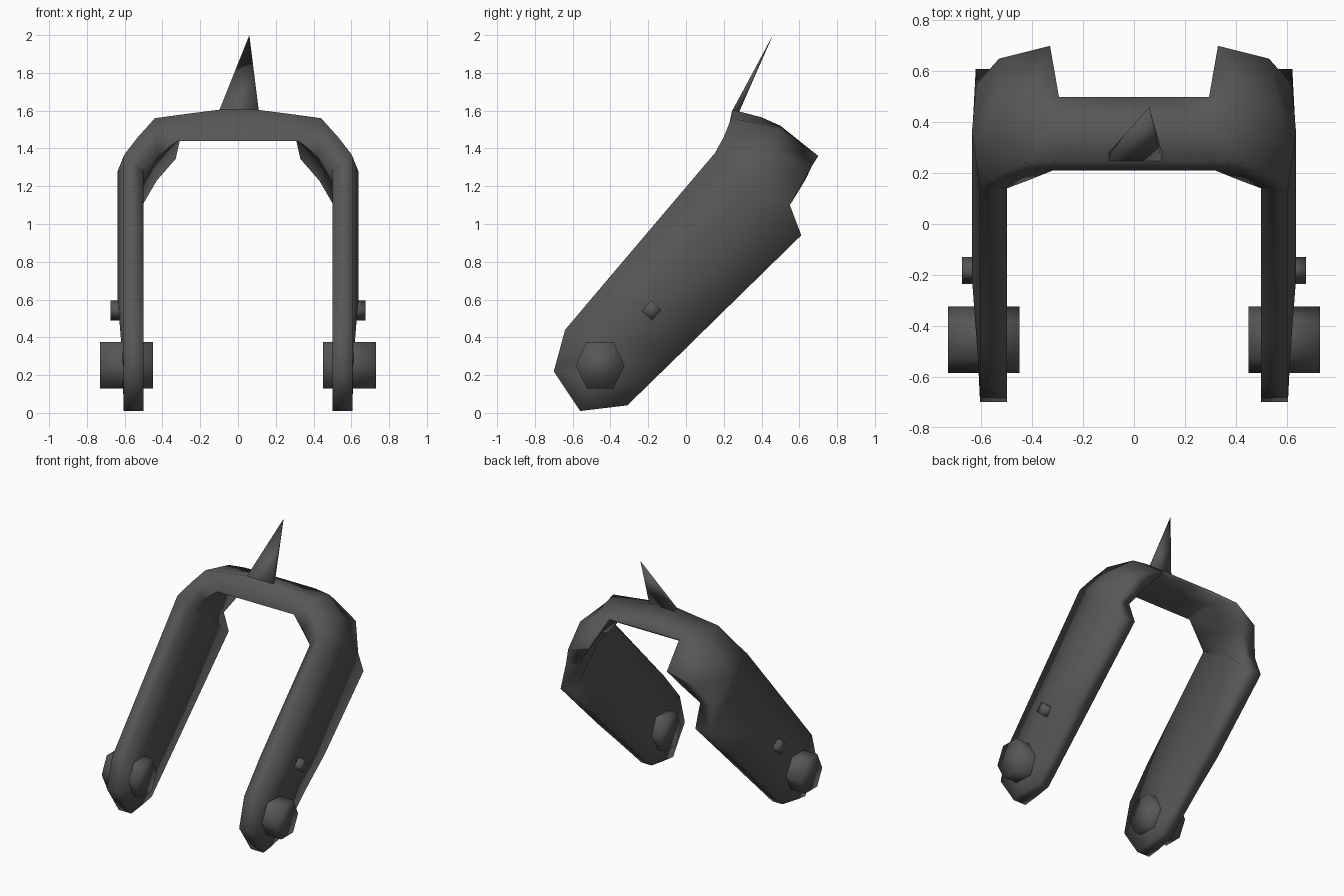
import bpy, bmesh, math
from mathutils import Vector

cube = bpy.data.objects.get("Cube")
if cube:
    bpy.data.objects.remove(cube)

metal = bpy.data.materials.new("dark_grey_metal")
metal.use_nodes = True
metal.diffuse_color = (0.095, 0.095, 0.095, 1)
shader = metal.node_tree.nodes["Principled BSDF"]
shader.inputs["Base Color"].default_value = metal.diffuse_color
shader.inputs["Roughness"].default_value = 0.7


def finish(name, bm, mirrored=True):
    """Turn a bmesh into a smooth object, optionally mirrored across x = 0."""
    bmesh.ops.recalc_face_normals(bm, faces=bm.faces)
    mesh = bpy.data.meshes.new(name)
    bm.to_mesh(mesh)
    bm.free()
    mesh.materials.append(metal)
    obj = bpy.data.objects.new(name, mesh)
    bpy.context.scene.collection.objects.link(obj)
    if mirrored:
        mod = obj.modifiers.new("mirror", "MIRROR")
        mod.use_clip = True
    bpy.ops.object.select_all(action="DESELECT")
    obj.select_set(True)
    bpy.context.view_layer.objects.active = obj
    bpy.ops.object.shade_smooth_by_angle(angle=math.radians(100))


def loft(bm, rings):
    """Skin a row of equal rings and return their vertex loops."""
    loops = [[bm.verts.new(p) for p in ring] for ring in rings]
    for a, b in zip(loops, loops[1:]):
        for i in range(len(a)):
            j = (i + 1) % len(a)
            bm.faces.new((a[i], a[j], b[j], b[i]))
    return loops


def arm_ring(front, rear, bulge, lift=0.0, groove=0.525):
    """Arm section: bulged outside, shallow groove along the inside."""
    f, r = Vector((0, *front)), Vector((0, *rear))

    def at(x, t):
        p = f.lerp(r, t)
        return (x, p.y, p.z)
    return [(0.5, f.y, f.z - lift), at(0.605, 0), at(bulge, 0.4),
            at(bulge - 0.015, 1), at(0.505, 1), at(groove, 0.5)]


def bridge_ring(x, top):
    """Bridge section: tall front edge falling to a thin rear edge."""
    return [(x, 0.21, 1.44), (x, 0.245, top), (x, 0.4, top - 0.04),
            (x, 0.5, 1.52), (x, 0.49, 1.5), (x, 0.38, 1.47)]


# Fork shell: sections from the arm tip, round the shoulder, to the bridge centre
rings = [
    arm_ring((-0.56, 0.01), (-0.31, 0.04), 0.605, groove=0.5),
    arm_ring((-0.7, 0.22), (-0.2, 0.148), 0.61, groove=0.505),
    arm_ring((-0.64, 0.44), (-0.02, 0.323), 0.62),
    arm_ring((-0.45, 0.665), (0.15, 0.49), 0.637),
    arm_ring((0.14, 1.36), (0.61, 0.94), 0.637, 0.08),
    # notch behind the shoulder
    [(0.5, 0.14, 1.29), (0.6, 0.15, 1.37), (0.637, 0.36, 1.28),
     (0.62, 0.55, 1.1), (0.5, 0.545, 1.11), (0.51, 0.33, 1.2)],
    # rear wing
    [(0.42, 0.17, 1.36), (0.53, 0.2, 1.46), (0.57, 0.45, 1.4),
     (0.53, 0.65, 1.28), (0.43, 0.63, 1.23), (0.45, 0.42, 1.32)],
    [(0.32, 0.21, 1.44), (0.44, 0.24, 1.56), (0.42, 0.49, 1.51),
     (0.33, 0.7, 1.36), (0.33, 0.685, 1.345), (0.32, 0.46, 1.46)],
    bridge_ring(0.295, 1.58),
    bridge_ring(0.1, 1.605),
    bridge_ring(0, 1.605),
]
bm = bmesh.new()
loops = loft(bm, rings)
bm.faces.new(loops[0])
finish("fork_shell", bm)


def peg(name, profile, x0, x1):
    """Prism lying along x with the given (y, z) profile."""
    bm = bmesh.new()
    for loop in loft(bm, [[(x, *p) for p in profile] for x in (x0, x1)]):
        bm.faces.new(loop)
    finish(name, bm)


# Hexagonal axle ends and small diamond side pegs
peg("axle_ends", [(-0.585, 0.25), (-0.525, 0.375), (-0.385, 0.375),
                  (-0.325, 0.25), (-0.385, 0.13), (-0.525, 0.13)], 0.45, 0.73)
peg("side_pegs", [(-0.235, 0.54), (-0.185, 0.595),
                  (-0.13, 0.545), (-0.18, 0.49)], 0.58, 0.675)

# Leaning spike on the bridge
bm = bmesh.new()
tip = bm.verts.new((0.06, 0.46, 2.0))
base = [bm.verts.new(p) for p in
        [(-0.1, 0.245, 1.6), (0.11, 0.245, 1.6), (0.11, 0.28, 1.59), (-0.1, 0.28, 1.59)]]
bm.faces.new(base)
for i in range(4):
    bm.faces.new((base[i], base[(i + 1) % 4], tip))
finish("top_spike", bm, mirrored=False)
